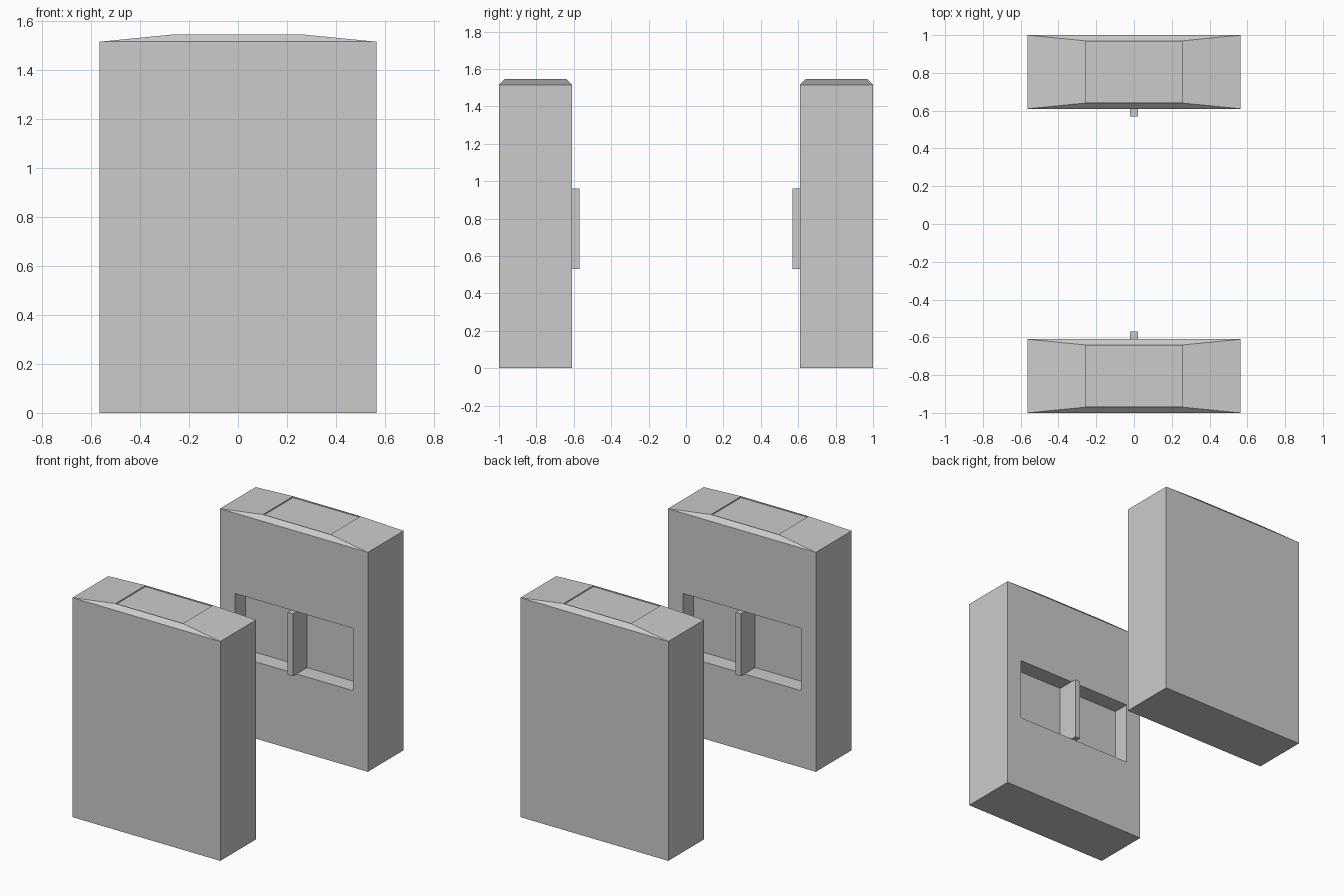
import bpy
import bmesh

if "Cube" in bpy.data.objects:
    bpy.data.objects.remove(bpy.data.objects["Cube"])

Y_IN, Y_OUT = 0.61, 1.0
HALF_X, SHOULDER, TOP = 0.565, 1.515, 1.545
WIN_X, WIN_Z0, WIN_Z1, WIN_DEPTH = 0.45, 0.53, 0.96, 0.115


def finish(bm, name):
    """Turn the bmesh into an object mirrored to the opposite side of y = 0."""
    bmesh.ops.recalc_face_normals(bm, faces=bm.faces)
    mesh = bpy.data.meshes.new(name)
    bm.to_mesh(mesh)
    bm.free()
    obj = bpy.data.objects.new(name, mesh)
    bpy.context.collection.objects.link(obj)
    mod = obj.modifiers.new("Mirror", 'MIRROR')
    mod.use_axis = (False, True, False)
    mod.use_mirror_merge = False


def ring(bm, hx, y0, y1, z):
    return [bm.verts.new(p) for p in
            ((-hx, y0, z), (hx, y0, z), (hx, y1, z), (-hx, y1, z))]


def push_in(bm, face, offset):
    """Extrude a face along an offset to form a recess."""
    new = bmesh.ops.extrude_discrete_faces(bm, faces=[face])["faces"][0]
    bmesh.ops.translate(bm, verts=new.verts, vec=offset)


# Gate cabinet: box with a low sloped cap
bm = bmesh.new()
rings = [ring(bm, HALF_X, Y_IN, Y_OUT, 0),
         ring(bm, HALF_X, Y_IN, Y_OUT, SHOULDER),
         ring(bm, 0.26, Y_IN + 0.03, Y_OUT - 0.03, TOP)]
bm.faces.new(rings[0][::-1])
top = bm.faces.new(rings[2])
sides = []
for a, b in zip(rings, rings[1:]):
    for i in range(4):
        j = (i + 1) % 4
        sides.append(bm.faces.new((a[i], a[j], b[j], b[i])))
inner = sides[0]
bm.normal_update()

# Shallow display recess in the top
bmesh.ops.inset_individual(bm, faces=[top], thickness=0.004)
push_in(bm, top, (0, 0, -0.008))

# Window recess in the inner face
bmesh.ops.inset_individual(bm, faces=[inner], thickness=0.1)
mid = SHOULDER / 2
for v in inner.verts:
    v.co = (WIN_X if v.co.x > 0 else -WIN_X, Y_IN,
            WIN_Z1 if v.co.z > mid else WIN_Z0)
push_in(bm, inner, (0, WIN_DEPTH, 0))
finish(bm, "gate_cabinet")

# Barrier fin standing in the window
bm = bmesh.new()
bmesh.ops.create_cube(bm, size=1)
y0, y1 = 0.57, Y_IN + WIN_DEPTH
for v in bm.verts:
    v.co = (v.co.x * 0.04,
            y1 if v.co.y > 0 else y0,
            WIN_Z1 if v.co.z > 0 else WIN_Z0)
finish(bm, "barrier_fin")
